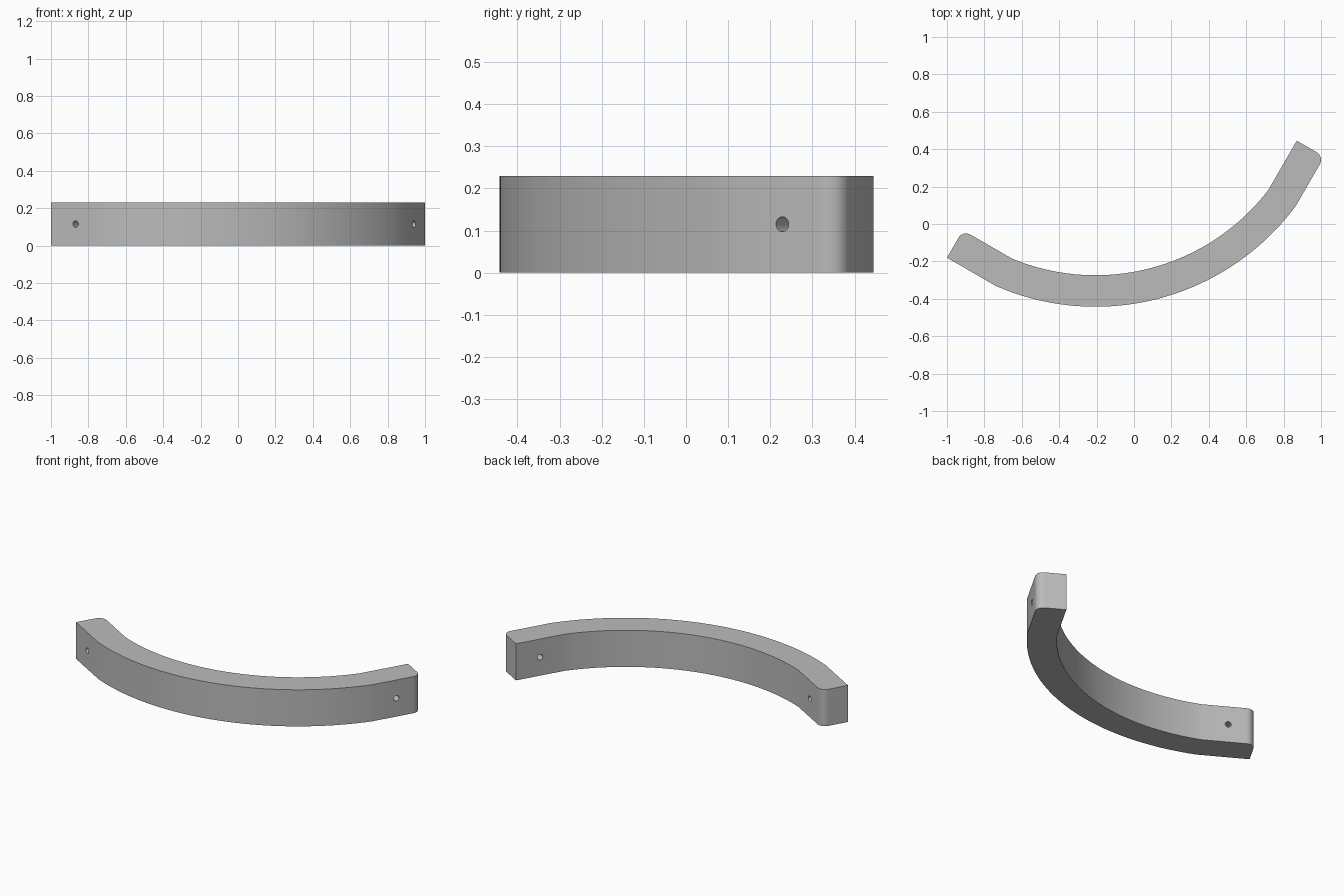
import bpy, bmesh
from math import sin, cos, pi, radians, atan2, hypot
from mathutils import Vector, Matrix

cube = bpy.data.objects.get("Cube")
if cube:
    bpy.data.objects.remove(cube)

CENTRE = Vector((-0.206, 0.891))      # centre of the curved section
R_IN, R_OUT = 1.165, 1.3334           # inner and outer arc radii
D_IN, D_OUT, HALF = 1.155, 1.3247, 0.152   # straight end blocks
HEIGHT, FILLET, HOLE = 0.23, 0.047, 0.0175
LEFT, RIGHT = radians(240), radians(330)   # directions of the end blocks
STEPS = 40

grey = bpy.data.materials.new("grey")
grey.use_nodes = True
colour = (0.5, 0.5, 0.5, 1)
grey.diffuse_color = colour
grey.node_tree.nodes["Principled BSDF"].inputs["Base Color"].default_value = colour


def block_point(angle, out, along):
    """Point in an end block: distance out from the centre, then sideways."""
    u = Vector((cos(angle), sin(angle)))
    return CENTRE + u * out + Vector((-u.y, u.x)) * along


def arc(radius, half_length, distance):
    """Arc that meets the two end blocks, from left to right."""
    trim = atan2(half_length, distance)
    a, b = LEFT + trim, RIGHT - trim
    return [CENTRE + radius * Vector((cos(t), sin(t)))
            for t in (a + (b - a) * i / STEPS for i in range(STEPS + 1))]


def fillet(angle, out, along, s_out, s_along, reverse=False):
    """Rounded corner of an end block, from its long side to its end face."""
    pts = []
    for i in range(9):
        t = pi / 2 * i / 8
        pts.append(block_point(angle, out + s_out * FILLET * (cos(t) - 1),
                               along + s_along * FILLET * (sin(t) - 1)))
    return pts[::-1] if reverse else pts


# Outline: outer side left to right, then inner side right to left
outline = [block_point(LEFT, D_OUT, -HALF)]
outline += arc(R_OUT, HALF, D_OUT)
outline += fillet(RIGHT, D_OUT, HALF, 1, 1)
outline += [block_point(RIGHT, D_IN, HALF)]
outline += arc(R_IN, HALF, D_IN)[::-1]
outline += fillet(LEFT, D_IN, -HALF, -1, -1)

# Curved bracket body
bm = bmesh.new()
base = bm.faces.new([bm.verts.new((p.x, p.y, 0)) for p in outline])
top = bmesh.ops.extrude_face_region(bm, geom=[base])["geom"]
bmesh.ops.translate(bm, vec=(0, 0, HEIGHT),
                    verts=[v for v in top if isinstance(v, bmesh.types.BMVert)])
bmesh.ops.recalc_face_normals(bm, faces=bm.faces)
mesh = bpy.data.meshes.new("curved_bracket")
bm.to_mesh(mesh)
bm.free()
mesh.materials.append(grey)
bracket = bpy.data.objects.new("curved_bracket", mesh)
bpy.context.collection.objects.link(bracket)
bpy.ops.object.select_all(action='DESELECT')

# Screw hole through the middle of each end block
for side, angle in (("left", LEFT), ("right", RIGHT)):
    p = block_point(angle, (D_IN + D_OUT) / 2, 0)
    bpy.ops.mesh.primitive_cylinder_add(
        vertices=32, radius=HOLE, depth=0.4,
        location=(p.x, p.y, HEIGHT / 2), rotation=(0, pi / 2, angle))
    cutter = bpy.context.object
    cutter.name = side + "_hole_cutter"
    cutter.data.materials.append(grey)
    cutter.hide_render = True
    mod = bracket.modifiers.new(side + "_hole", 'BOOLEAN')
    mod.operation, mod.solver, mod.object = 'DIFFERENCE', 'EXACT', cutter
    bpy.context.view_layer.objects.active = bracket
    bpy.ops.object.modifier_apply(modifier=mod.name)
    bpy.data.objects.remove(cutter)

# Smooth curved sides, keeping hard edges
bracket.select_set(True)
bpy.context.view_layer.objects.active = bracket
bpy.ops.object.shade_smooth_by_angle(angle=radians(30))
